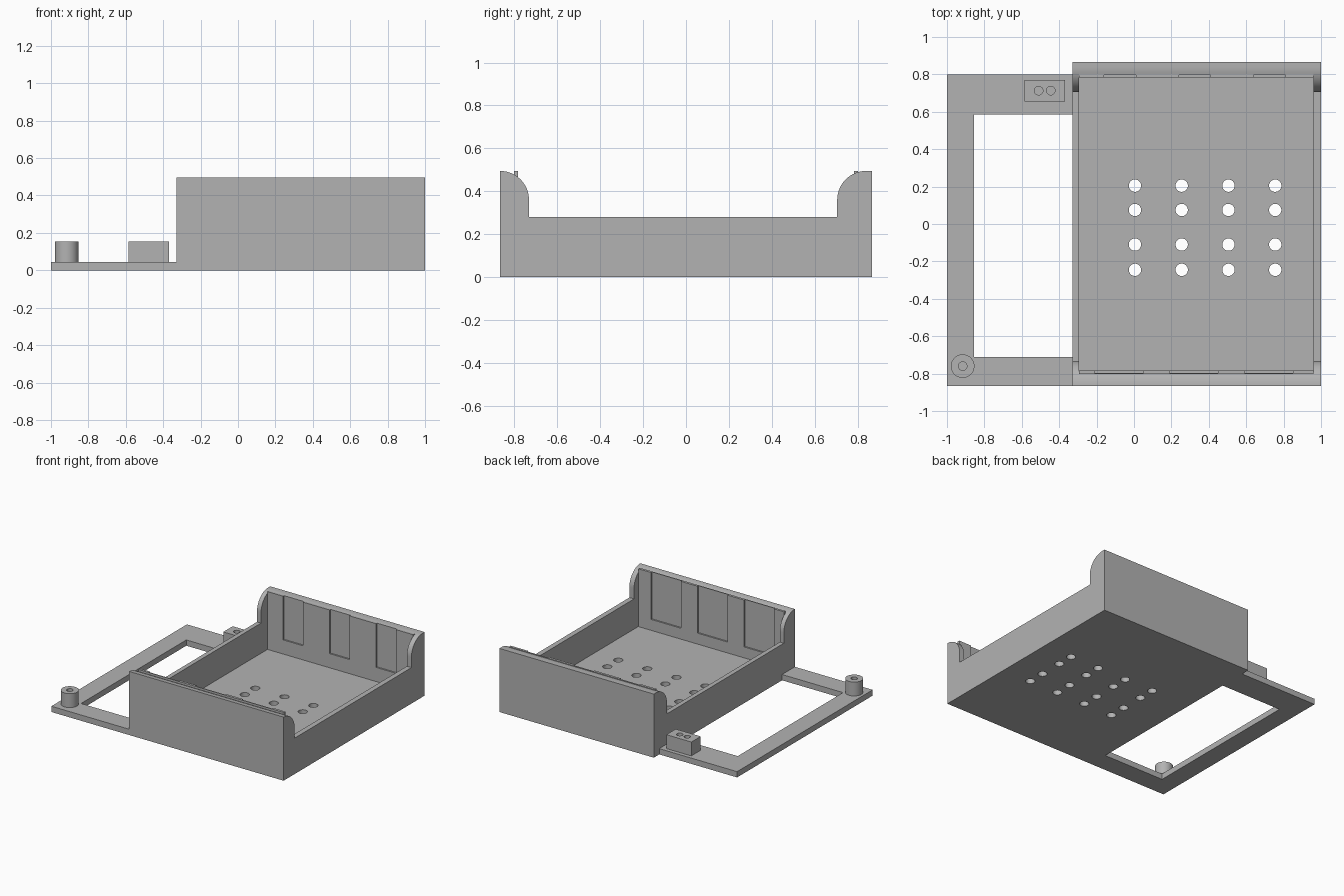
import bpy
import bmesh
import math

cube = bpy.data.objects.get("Cube")
if cube:
    bpy.data.objects.remove(cube, do_unlink=True)

grey = bpy.data.materials.new("plain_grey")
grey.use_nodes = True
grey.diffuse_color = (0.45, 0.45, 0.45, 1)
grey.node_tree.nodes["Principled BSDF"].inputs["Base Color"].default_value = grey.diffuse_color

SHELF = 0.045                      # floor and frame thickness
LEFT, RIGHT = -0.33, 1.0           # tray extents
IN_L, IN_R = -0.295, 0.96
FRONT, BACK = -0.867, 0.867
TOP, RIM, RADIUS = 0.495, 0.28, 0.135


def prism(name, points, low, high, axis):
    """Extrude a flat outline along x (outline is y, z) or z (outline is x, y)."""
    bm = bmesh.new()
    place = (lambda a, b: (low, a, b)) if axis == "x" else (lambda a, b: (a, b, low))
    face = bm.faces.new([bm.verts.new(place(a, b)) for a, b in points])
    out = bmesh.ops.extrude_face_region(bm, geom=[face])
    verts = [g for g in out["geom"] if isinstance(g, bmesh.types.BMVert)]
    step = high - low
    bmesh.ops.translate(bm, verts=verts, vec=(step, 0, 0) if axis == "x" else (0, 0, step))
    bmesh.ops.recalc_face_normals(bm, faces=bm.faces)
    mesh = bpy.data.meshes.new(name)
    bm.to_mesh(mesh)
    bm.free()
    mesh.materials.append(grey)
    obj = bpy.data.objects.new(name, mesh)
    bpy.context.collection.objects.link(obj)
    return obj


def box(name, x0, x1, y0, y1, z0, z1):
    return prism(name, [(x0, y0), (x1, y0), (x1, y1), (x0, y1)], z0, z1, "z")


def cylinder(name, x, y, r, z0, z1, sides=40):
    ring = [(x + r * math.cos(2 * math.pi * i / sides), y + r * math.sin(2 * math.pi * i / sides))
            for i in range(sides)]
    return prism(name, ring, z0, z1, "z")


def select(obj):
    bpy.ops.object.select_all(action="DESELECT")
    obj.select_set(True)
    bpy.context.view_layer.objects.active = obj


def cut(obj, cutters):
    for cutter in cutters:
        select(obj)
        mod = obj.modifiers.new("cut", "BOOLEAN")
        mod.operation, mod.solver, mod.object = "DIFFERENCE", "EXACT", cutter
        bpy.ops.object.modifier_apply(modifier=mod.name)
        bpy.data.objects.remove(cutter, do_unlink=True)


def smooth(obj):
    select(obj)
    bpy.ops.object.shade_smooth_by_angle(angle=math.radians(30))


def arc(center, side, start, steps=16):
    """Quarter round from its top (start = 0) towards the tray interior."""
    angles = [start + (math.pi / 2 - start) * i / steps for i in range(steps + 1)]
    return [(center - side * RADIUS * math.sin(a), TOP - RADIUS + RADIUS * math.cos(a))
            for a in angles]


# Tray floor with a grid of vent holes
floor = box("tray_floor", IN_L, IN_R, -0.785, 0.785, 0, SHELF)
cut(floor, [cylinder("hole", 0.005 + 0.25 * i, y, 0.033, -0.1, 0.1)
            for i in range(4) for y in (0.205, 0.075, -0.11, -0.245)])
smooth(floor)

# Side walls, low in the middle and rounded up at both ends
front_arc = arc(FRONT, -1, 0)
back_arc = arc(0.84, 1, 0)
outline = ([(FRONT, 0)] + front_arc + [(front_arc[-1][0], RIM), (back_arc[-1][0], RIM)]
           + back_arc[::-1] + [(BACK, TOP), (BACK, 0)])
for name, x0, x1 in (("right_wall", LEFT, IN_L), ("left_wall", IN_R, RIGHT)):
    smooth(prism(name, outline, x0, x1, "x"))

# End walls: rounded top, thin inner lip, shallow slots open at the top
ends = (("front_wall", -1, FRONT, FRONT, (-0.21, 0.19, 0.59), 0.26, 0.13),
        ("back_wall", 1, BACK, 0.84, (-0.16, 0.24, 0.64), 0.17, 0.155))
for name, side, outer, center, slots, width, bottom in ends:
    lip_out, lip_in = side * 0.803, side * 0.784
    crown = [p for p in arc(center, side, 0) if abs(p[0]) > abs(lip_out) + 0.002]
    drop = TOP - RADIUS + math.sqrt(RADIUS ** 2 - (center - lip_out) ** 2)
    profile = [(outer, 0)] + ([(outer, TOP)] if outer != center else []) + crown
    profile += [(lip_out, drop), (lip_out, TOP), (lip_in, TOP), (lip_in, 0)]
    wall = prism(name, profile, IN_L, IN_R, "x")
    y0, y1 = sorted((side * 0.7, side * 0.796))
    cut(wall, [box("slot", x, x + width, y0, y1, bottom, 0.6) for x in slots])
    smooth(wall)

# Open side frame
frame = box("side_frame", -1, LEFT, FRONT, 0.80, 0, SHELF)
cut(frame, [box("opening", -0.855, 0, -0.71, 0.585, -0.1, 0.1)])

# Round post with a blind hole
post = cylinder("round_post", -0.916, -0.76, 0.063, SHELF, 0.153, 48)
cut(post, [cylinder("bore", -0.916, -0.76, 0.023, 0.06, 0.3)])
smooth(post)

# Rectangular block with two blind holes
block = box("socket_block", -0.585, -0.37, 0.655, 0.77, SHELF, 0.153)
cut(block, [cylinder("bore", x, 0.713, 0.023, 0.06, 0.3) for x in (-0.51, -0.445)])
smooth(block)
